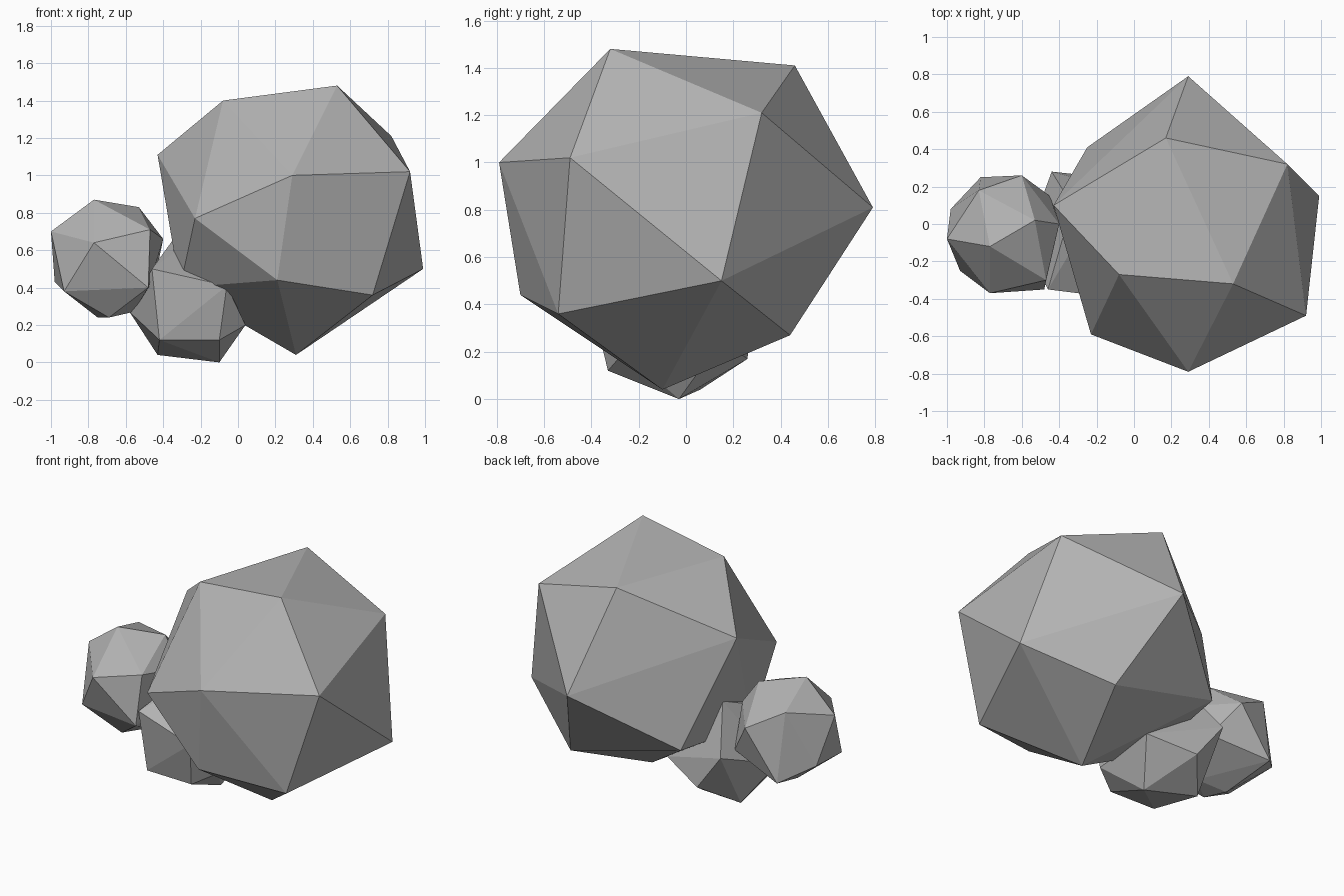
import bpy
import bmesh
from mathutils import Vector

CENTIMETRE = 0.01

default_cube = bpy.data.objects.get("Cube")
if default_cube is not None:
    bpy.data.objects.remove(default_cube, do_unlink=True)


def make_material(name, colour):
    material = bpy.data.materials.new(name)
    material.use_nodes = True
    material.diffuse_color = colour
    shader = material.node_tree.nodes.get("Principled BSDF")
    shader.inputs["Base Color"].default_value = colour
    shader.inputs["Roughness"].default_value = 1
    return material


def make_rock(name, corners, material):
    """Wrap a faceted stone around its corner points, given in centimetres."""
    mesh_builder = bmesh.new()
    for corner in corners:
        mesh_builder.verts.new(Vector(corner) * CENTIMETRE)
    hull = bmesh.ops.convex_hull(mesh_builder, input=mesh_builder.verts[:])
    leftovers = hull["geom_interior"] + hull["geom_unused"]
    loose_corners = {item for item in leftovers if isinstance(item, bmesh.types.BMVert)}
    bmesh.ops.delete(mesh_builder, geom=list(loose_corners), context="VERTS")
    bmesh.ops.recalc_face_normals(mesh_builder, faces=mesh_builder.faces[:])
    for face in mesh_builder.faces:
        face.smooth = False

    mesh = bpy.data.meshes.new(name)
    mesh_builder.to_mesh(mesh)
    mesh_builder.free()
    mesh.materials.append(material)
    rock = bpy.data.objects.new(name, mesh)
    bpy.context.scene.collection.objects.link(rock)
    return rock


stone_grey = make_material("stone grey", (0.45, 0.45, 0.45, 1))

# Large boulder: crown, shoulders, then the tapering underside
large_crown = [(53, -32, 148), (17, 46, 141), (-8, -27, 140), (82, 32, 121)]
large_shoulders = [(-43, 10, 111), (92, -49, 102), (29, -79, 100),
                   (29, 79, 81), (-23, -59, 77)]
large_underside = [(99, 15, 50), (-25, 41, 46), (21, -70, 44), (-31, -22, 40),
                   (72, -54, 36), (51, 44, 27), (31, -10, 4)]
make_rock("large_boulder", large_crown + large_shoulders + large_underside, stone_grey)

# Small stone resting on the outer side
outer_crown = [(-77, -12, 87), (-53, 2, 83), (-83, 18, 77), (-47, -30, 71)]
outer_middle = [(-100, -8, 70), (-77, -37, 64), (-60, 26, 64), (-40, 0, 66)]
outer_underside = [(-98, 8, 43), (-48, -35, 40), (-93, -25, 38), (-82, 25, 34),
                   (-45, 15, 42), (-56, -10, 27), (-75, -6, 24), (-69, -19, 24)]
make_rock("outer_stone", outer_crown + outer_middle + outer_underside, stone_grey)

# Low stone wedged between the other two
low_crown = [(-33, 10, 68), (-28, -5, 63), (-46, -35, 50)]
low_middle = [(-6, -40, 41), (-44, 28, 41), (-58, -10, 27), (4, -26, 20), (3, 15, 25)]
low_underside = [(-26, 26, 17), (-42, -32, 12), (-10, -33, 12),
                 (-43, 6, 4), (-10, -3, 0)]
make_rock("low_stone", low_crown + low_middle + low_underside, stone_grey)
